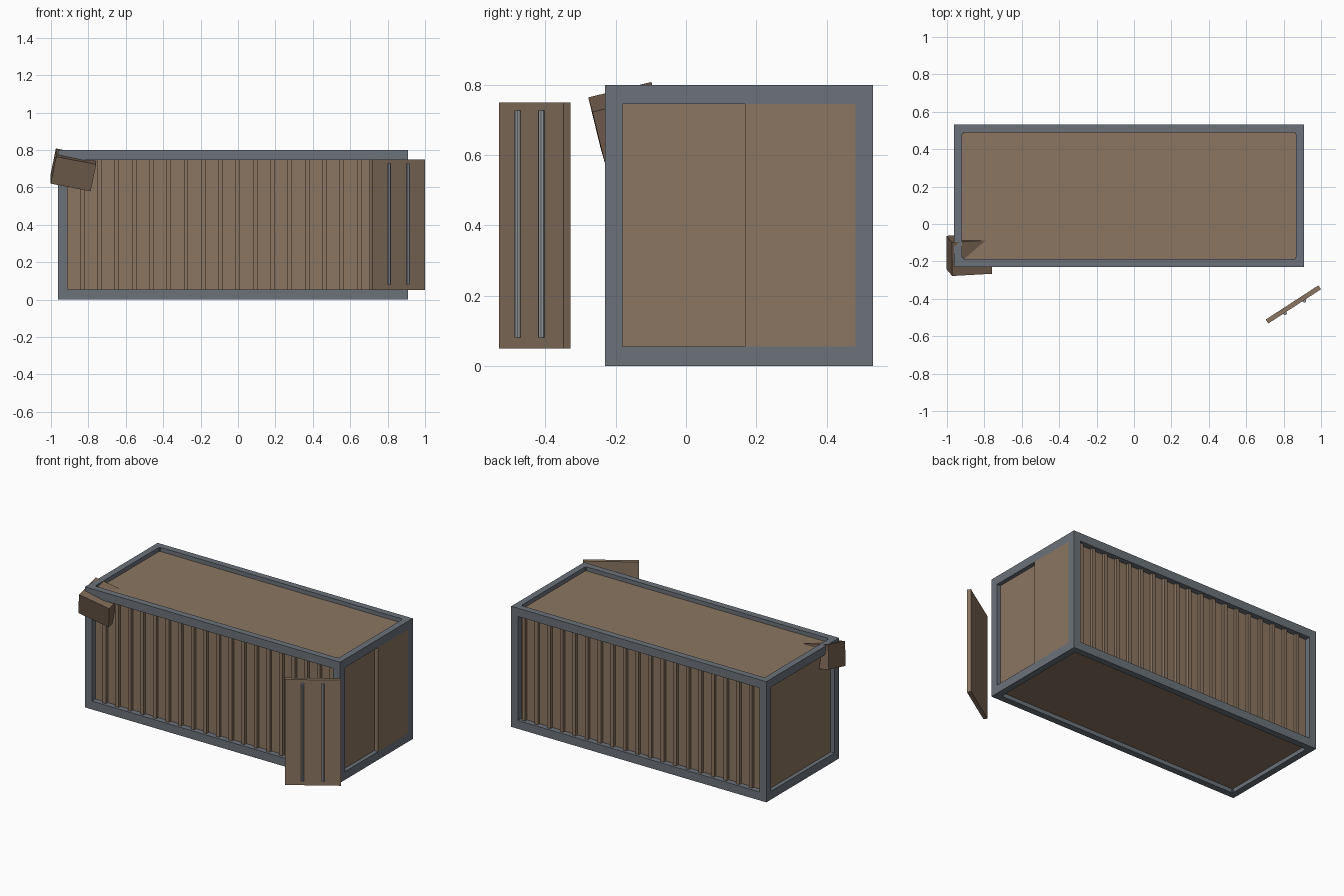
import bpy, math
from mathutils import Matrix, Vector

if "Cube" in bpy.data.objects:
    bpy.data.objects.remove(bpy.data.objects["Cube"])


def material(name, rgb):
    m = bpy.data.materials.new(name)
    m.diffuse_color = (*rgb, 1)
    m.use_nodes = True
    m.node_tree.nodes["Principled BSDF"].inputs["Base Color"].default_value = m.diffuse_color
    return m


STEEL = material("steel", (0.15, 0.17, 0.195))
ROD = material("rod_steel", (0.30, 0.32, 0.34))
PAINT = material("brown_paint", (0.26, 0.18, 0.12))
DARK = material("dark_brown", (0.19, 0.125, 0.085))


def box(name, lo, hi, mat):
    """Axis-aligned box between two corners."""
    lo, hi = Vector(lo), Vector(hi)
    bpy.ops.mesh.primitive_cube_add(size=1, location=(lo + hi) / 2)
    o = bpy.context.object
    o.name = name
    o.data.transform(Matrix.Diagonal((*(hi - lo), 1)))
    o.data.materials.append(mat)
    return o


X0, X1, Y0, Y1, H = -0.962, 0.91, -0.23, 0.532, 0.8
POST, BEAM, BEAM_H, RECESS = 0.05, 0.043, 0.055, 0.027

# Frame: four corner posts
for x in (X0, X1 - POST):
    for y in (Y0, Y1 - POST):
        box("corner_post", (x, y, 0), (x + POST, y + POST, H), STEEL)

# Frame: top and bottom rails
for z in (0, H - BEAM_H):
    for y in (Y0, Y1 - BEAM):
        box("long_rail", (X0 + POST, y, z), (X1 - POST, y + BEAM, z + BEAM_H), STEEL)
    for x in (X0, X1 - BEAM):
        box("end_rail", (x, Y0 + POST, z), (x + BEAM, Y1 - POST, z + BEAM_H), STEEL)

# Recessed panels of the body
SIDE = 0.038
box("body_panels", (X0 + RECESS, Y0 + SIDE, RECESS),
    (X1 - RECESS, Y1 - SIDE, H - RECESS), PAINT)

# Vertical wall ribs on both long sides
for i in range(19):
    x = -0.833 + 0.0925 * i
    for y in (Y0 + 0.018, Y1 - SIDE):
        box("wall_rib", (x - 0.012, y, BEAM_H), (x + 0.012, y + 0.02, H - BEAM_H), PAINT)

# Closed door leaf, flush with the frame
box("closed_door", (X1 - RECESS, 0.168, BEAM_H), (X1, Y1 - POST, H - BEAM_H), PAINT)

# Open door leaf with two lock rods, swung away from the end
swing = Matrix.Translation((0.852, -0.43, 0.4)) @ Matrix.Rotation(math.radians(33), 4, 'Z')
door = box("open_door", (-0.168, -0.0125, -0.35), (0.168, 0.0125, 0.35), PAINT)
door.matrix_world = swing
for x in (-0.063, 0.06):
    bpy.ops.mesh.primitive_cylinder_add(vertices=8, radius=0.01, depth=0.645)
    rod = bpy.context.object
    rod.name = "lock_rod"
    rod.data.materials.append(ROD)
    rod.matrix_world = swing @ Matrix.Translation((x, -0.016, 0.004))

# Crumpled corner block, tilted about its upper front left corner
ax = Vector((0.98, 0.055, -0.19)).normalized()
az = Vector((0.028, -0.035, 0.144))
az = (az - ax * az.dot(ax)).normalized()
ay = az.cross(ax)
tilt = Matrix((ax, ay, az)).transposed().to_4x4()
block = box("damaged_corner", (-0.109, -0.0925, -0.0755), (0.109, 0.0925, 0.0755), DARK)
corner = Vector((-0.972, -0.278, 0.764))
centre = corner + ax * 0.109 + ay * 0.0925 - az * 0.0755
block.matrix_world = Matrix.Translation(centre) @ tilt
